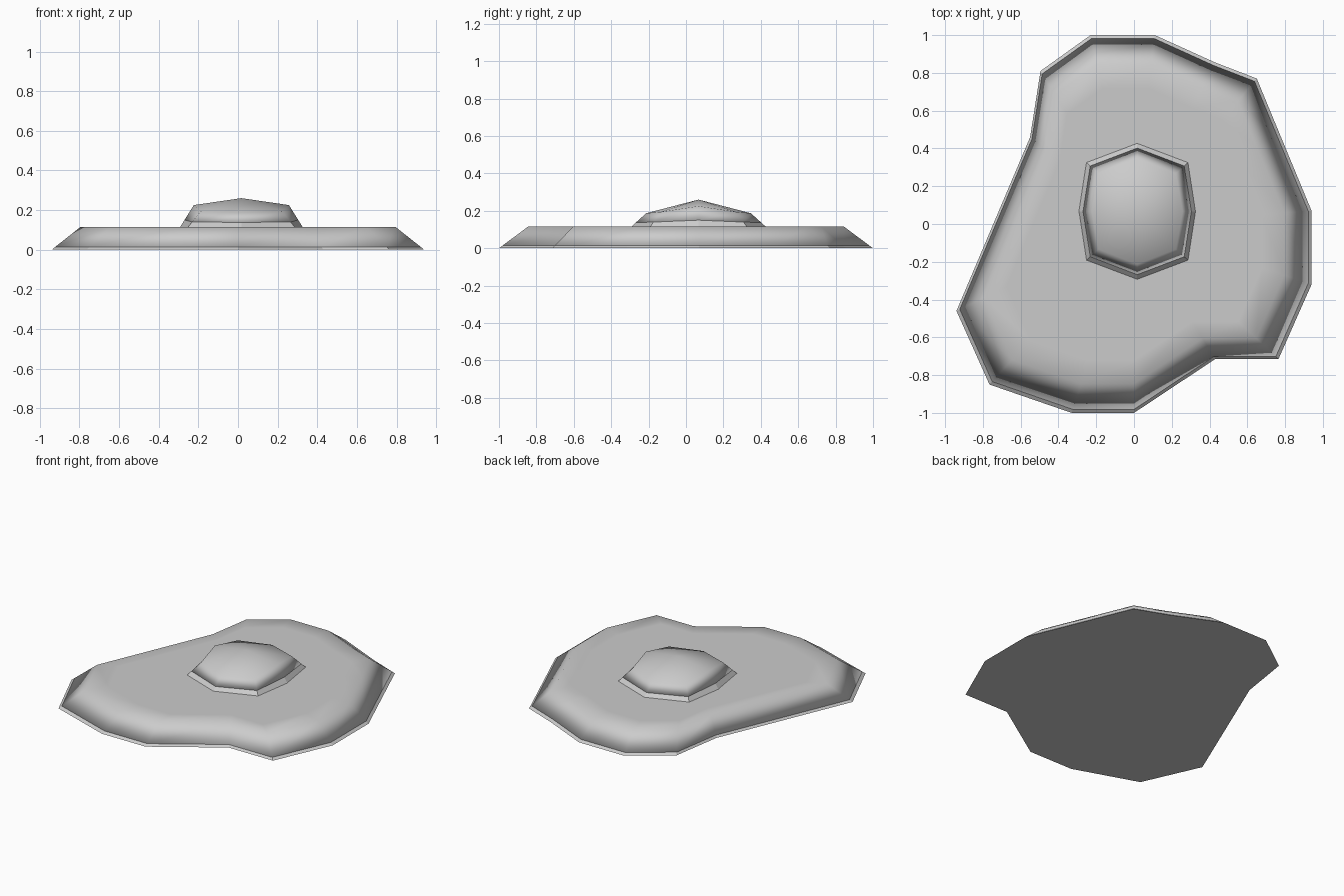
import bpy, bmesh
from mathutils import Vector

cube = bpy.data.objects.get("Cube")
if cube:
    bpy.data.objects.remove(cube, do_unlink=True)

grey = bpy.data.materials.new("light_grey")
grey.use_nodes = True
grey.diffuse_color = (0.6, 0.6, 0.6, 1)
bsdf = next(n for n in grey.node_tree.nodes if n.type == 'BSDF_PRINCIPLED')
bsdf.inputs["Base Color"].default_value = grey.diffuse_color
bsdf.inputs["Roughness"].default_value = 0.8


def loft(name, rings, apex=None, smooth=True):
    """Closed solid through rings of points, ending in a flat cap or a peak."""
    bm = bmesh.new()
    loops = [[bm.verts.new(p) for p in ring] for ring in rings]
    n = len(loops[0])
    for low, high in zip(loops, loops[1:]):
        for i in range(n):
            j = (i + 1) % n
            bm.faces.new((low[i], low[j], high[j], high[i]))
    bm.faces.new(loops[0][::-1])
    if apex:
        tip = bm.verts.new(apex)
        for i in range(n):
            bm.faces.new((loops[-1][i], loops[-1][(i + 1) % n], tip))
    else:
        bm.faces.new(loops[-1])
    bmesh.ops.recalc_face_normals(bm, faces=bm.faces)
    for face in bm.faces:
        face.smooth = smooth
    mesh = bpy.data.meshes.new(name)
    bm.to_mesh(mesh)
    bm.free()
    mesh.materials.append(grey)
    obj = bpy.data.objects.new(name, mesh)
    bpy.context.collection.objects.link(obj)
    return obj


def blend(a, b, t):
    return [p.lerp(q, t) for p, q in zip(a, b)]


# Egg white: irregular outline, sloping side and flat top
outline = [(-.23, 1), (-.495, .81), (-.55, .46), (-.94, -.46), (-.765, -.85),
           (-.33, -1), (0, -1), (.43, -.715), (.765, -.715), (.94, -.32),
           (.94, .07), (.77, .48), (.65, .77), (.43, .855), (.11, 1)]


def white_ring(scale, z):
    return [Vector((x * scale, y * scale, z)) for x, y in outline]


foot, shoulder = white_ring(1, 0), white_ring(.845, .115)
edge = blend(foot, shoulder, .12)
loft("egg_white_rim", [foot, edge], smooth=False)
loft("egg_white", [edge, shoulder, white_ring(.72, .115)])

# Yolk: eight-sided dome with a flat-shaded foot
centre = Vector((.017, .067, 0))
steps = [(1, 0), (1, 1), (0, 1), (-1, 1), (-1, 0), (-1, -1), (0, -1), (1, -1)]


def yolk_ring(side, corner, end):
    """Each argument gives x reach, y reach and height."""
    ring = []
    for sx, sy in steps:
        rx, ry, z = corner if sx and sy else side if sx else end
        ring.append(centre + Vector((sx * rx, sy * ry, z)))
    return ring


base = yolk_ring((.31, 0, .113), (.27, .26, .113), (0, .362, .113))
crown = yolk_ring((.24, 0, .225), (.205, .2, .194), (0, .28, .187))
band = blend(base, crown, .33)
loft("yolk_foot", [base, band], smooth=False)
loft("yolk", [band, crown], apex=centre + Vector((0, 0, .26)))
